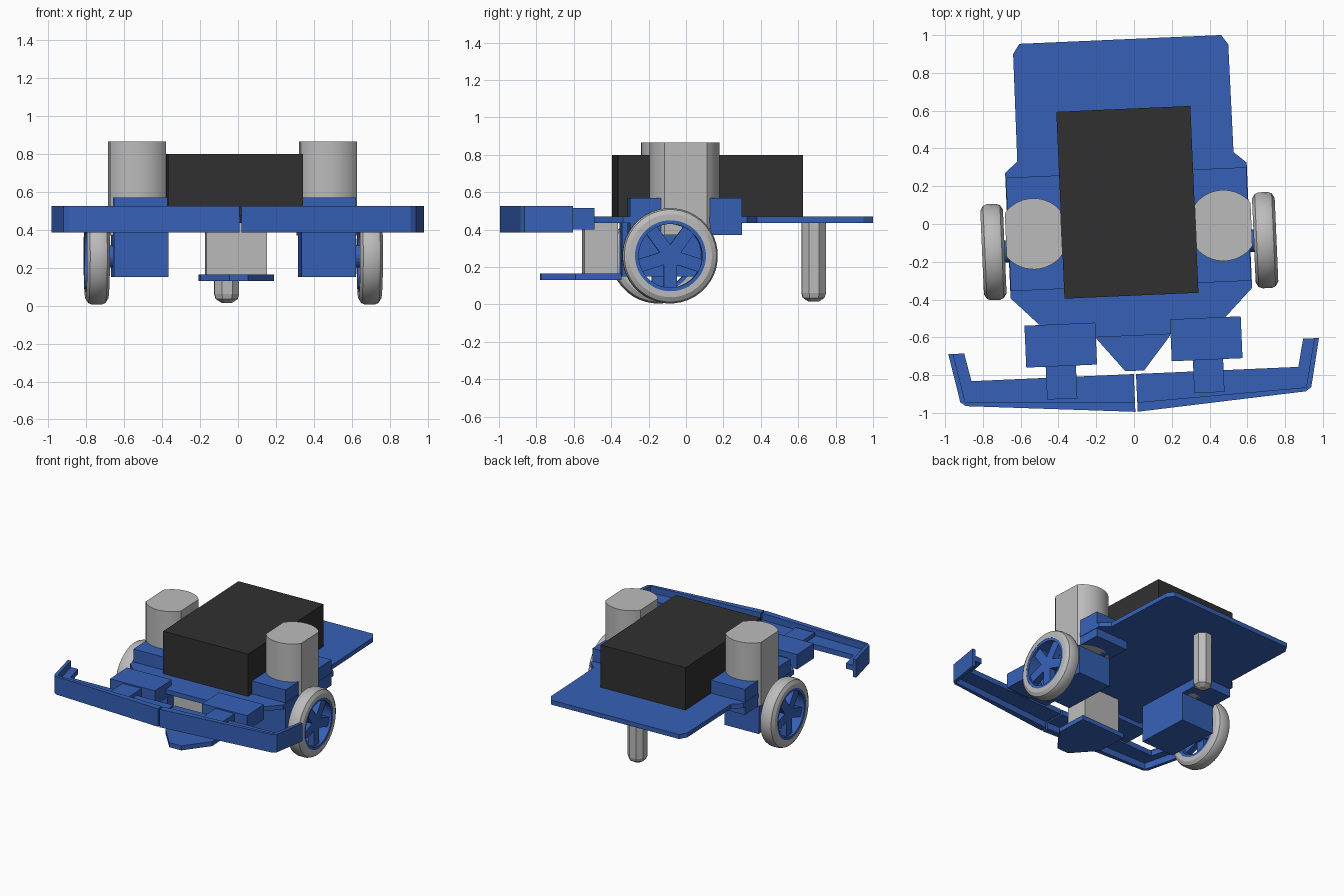
import bpy, bmesh, math
from mathutils import Matrix, Vector

if "Cube" in bpy.data.objects:
    bpy.data.objects.remove(bpy.data.objects["Cube"])

# The whole vehicle is turned slightly about z
PLACE = Matrix.Translation((-0.03, 0, 0)) @ Matrix.Rotation(math.radians(2.5), 4, 'Z')


def material(name, rgb):
    m = bpy.data.materials.new(name)
    m.use_nodes = True
    m.diffuse_color = (*rgb, 1)
    m.node_tree.nodes["Principled BSDF"].inputs["Base Color"].default_value = (*rgb, 1)
    return m


BLUE = material("chassis blue", (0.036, 0.117, 0.468))
GREY = material("light grey", (0.50, 0.50, 0.50))
DARK = material("battery black", (0.03, 0.03, 0.03))


def finish(name, bm, mat, smooth=False):
    bmesh.ops.recalc_face_normals(bm, faces=bm.faces[:])
    me = bpy.data.meshes.new(name)
    bm.to_mesh(me)
    bm.free()
    me.materials.append(mat)
    ob = bpy.data.objects.new(name, me)
    bpy.context.collection.objects.link(ob)
    ob.matrix_world = PLACE
    if smooth:
        bpy.ops.object.select_all(action='DESELECT')
        ob.select_set(True)
        bpy.context.view_layer.objects.active = ob
        bpy.ops.object.shade_smooth_by_angle(angle=math.radians(30))
    return ob


def prism(name, outline, z0, z1, mat, smooth=False):
    """Extrude a plan outline from z0 to z1."""
    bm = bmesh.new()
    face = bm.faces.new([bm.verts.new((x, y, z0)) for x, y in outline])
    ext = bmesh.ops.extrude_face_region(bm, geom=[face])["geom"]
    bmesh.ops.translate(bm, vec=(0, 0, z1 - z0),
                        verts=[v for v in ext if isinstance(v, bmesh.types.BMVert)])
    return finish(name, bm, mat, smooth)


def box(name, x0, x1, y0, y1, z0, z1, mat):
    return prism(name, [(x0, y0), (x1, y0), (x1, y1), (x0, y1)], z0, z1, mat)


def mirrored(half):
    return half + [(-x, y) for x, y in reversed(half)]


def lathe(bm, profile, segments, axis, center, closed):
    """Spin (radius, offset) points about the x or z axis through center."""
    rings = []
    for i in range(segments):
        a = 2 * math.pi * (i + 0.5) / segments
        c, s = math.cos(a), math.sin(a)
        rings.append([bm.verts.new(Vector(center) + Vector(
            (o, r * c, r * s) if axis == 'x' else (r * c, r * s, o))) for r, o in profile])
    n = len(profile)
    for i in range(segments):
        p, q = rings[i], rings[(i + 1) % segments]
        for j in range(n if closed else n - 1):
            k = (j + 1) % n
            bm.faces.new((p[j], p[k], q[k], q[j]))
    if not closed:
        for j in (0, -1):
            bm.faces.new([r[j] for r in rings])


# Main deck
prism("chassis_plate", mirrored([
    (0.535, 0.978), (0.57, 0.926), (0.573, 0.356), (0.64, 0.298),
    (0.64, -0.366), (0.415, -0.592)]), 0.435, 0.47, BLUE)
box("battery_box", -0.355, 0.355, -0.38, 0.61, 0.47, 0.80, DARK)

# Sensor mount under the nose
box("sensor_block", -0.16, 0.16, -0.55, -0.37, 0.165, 0.435, GREY)
prism("sensor_plate", mirrored([
    (0.195, -0.354), (0.195, -0.6), (0.05, -0.778)]), 0.13, 0.165, BLUE)

# Rear support pin
bm = bmesh.new()
lathe(bm, [(0.03, 0.015), (0.062, 0.035), (0.07, 0.06), (0.07, 0.435)], 8, 'z',
      (0, 0.683, 0), False)
finish("rear_support_pin", bm, GREY)

for side, s in (("left", 1), ("right", -1)):
    # Motor: round column with two flats
    pts = []
    for i in range(48):
        a = 2 * math.pi * i / 48
        x = max(-0.148, min(0.148, 0.188 * math.cos(a)))
        y = 0.188 * math.sin(a)
        if abs(x) < 0.148 or abs(y) > 0.1:
            pts.append((s * (0.503 + x), y - 0.03))
    prism(side + "_motor", pts, 0.37, 0.865, GREY, True)

    # Motor housing with a stepped rear
    box(side + "_motor_housing", s * 0.35, s * 0.637, -0.328, 0.09, 0.15, 0.57, BLUE)
    box(side + "_housing_shelf", s * 0.35, s * 0.637, 0.09, 0.273, 0.37, 0.57, BLUE)

    # Wheel: tyre, rim, hub and five spokes
    center = (s * 0.72, -0.117, 0.26)
    bm = bmesh.new()
    lathe(bm, [(0.19, -0.06), (0.222, -0.06), (0.247, -0.045), (0.255, -0.025),
               (0.255, 0.025), (0.247, 0.045), (0.222, 0.06), (0.19, 0.06)],
          40, 'x', center, True)
    finish(side + "_tyre", bm, GREY, True)
    bm = bmesh.new()
    lathe(bm, [(0.17, -0.058), (0.19, -0.058), (0.19, 0.058), (0.17, 0.058)],
          40, 'x', center, True)
    finish(side + "_rim", bm, BLUE, True)
    bm = bmesh.new()
    lathe(bm, [(0.06, -0.085), (0.06, 0.04)] if s > 0 else [(0.06, -0.04), (0.06, 0.085)],
          20, 'x', center, False)
    for k in range(5):
        turn = Matrix.Rotation(math.radians(72 * k), 4, 'X')
        bmesh.ops.create_cube(bm, size=1, matrix=Matrix.Translation(center) @ turn
                              @ Matrix.Translation((s * 0.015, 0, -0.09))
                              @ Matrix.Diagonal((0.05, 0.07, 0.18, 1)))
    finish(side + "_spokes", bm, BLUE)

    # Bumper: tall wall with a hooked end, and a flat flange behind it
    wall = [(0.006, -0.995), (0.90, -0.926), (0.93, -0.905), (0.982, -0.647),
            (0.957, -0.647), (0.903, -0.905), (0.006, -0.945)]
    prism(side + "_bumper_wall", [(s * x, y) for x, y in wall], 0.385, 0.525, BLUE)
    flange = [(0.006, -0.945), (0.903, -0.905), (0.957, -0.647), (0.898, -0.647),
              (0.866, -0.795), (0.006, -0.795)]
    prism(side + "_bumper_flange", [(s * x, y) for x, y in flange], 0.435, 0.475, BLUE)

    # Bumper switch box and its link arm
    box(side + "_switch_box", s * 0.198, s * 0.573, -0.736, -0.514, 0.40, 0.515, BLUE)
    box(side + "_bumper_arm", s * 0.31, s * 0.47, -0.91, -0.736, 0.44, 0.505, BLUE)
